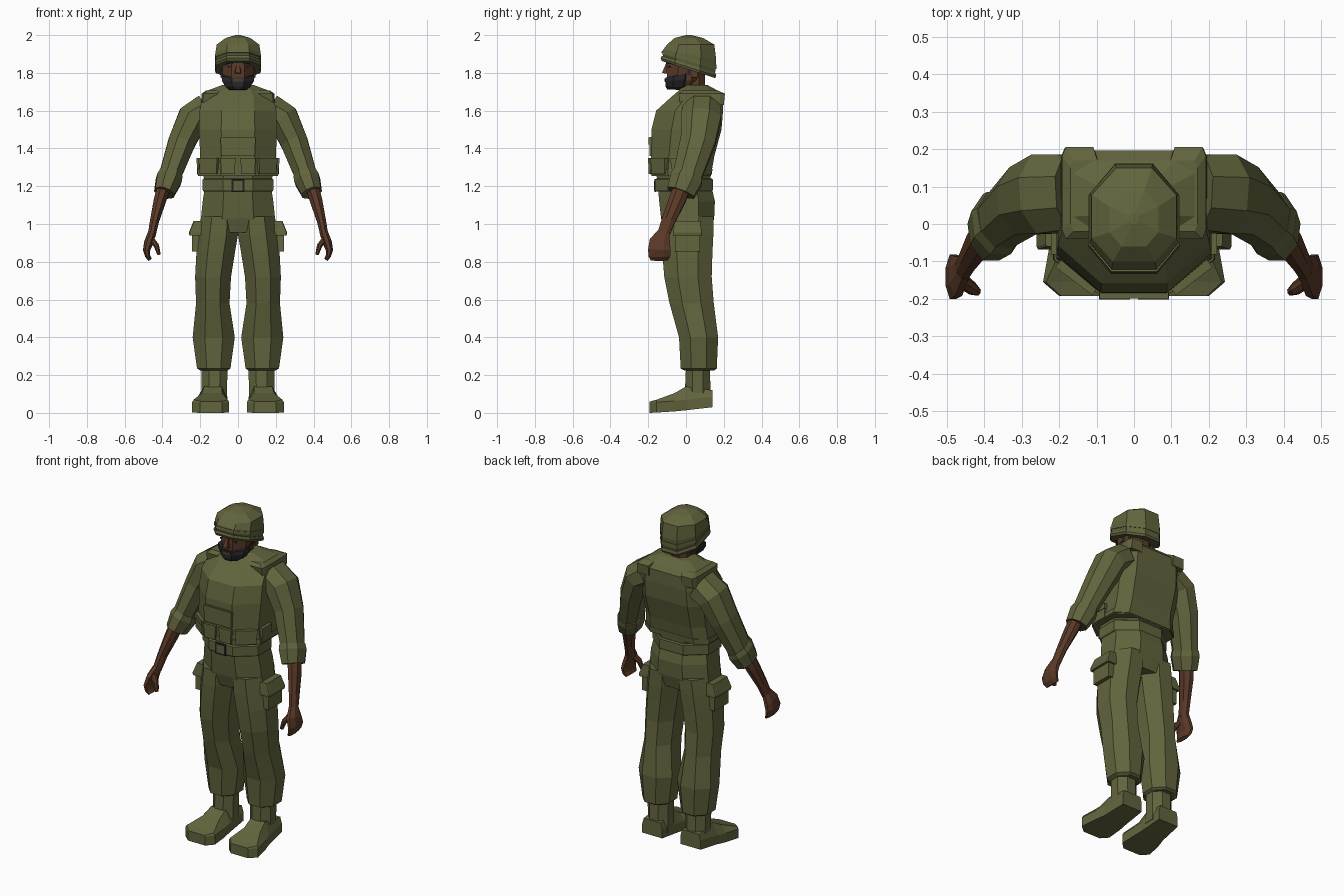
import bpy, bmesh, math
from mathutils import Vector, Matrix


def material(name, rgb):
    m = bpy.data.materials.new(name)
    m.diffuse_color = (*rgb, 1)
    return m


OLIVE = material("olive_cloth", (0.122, 0.128, 0.047))
SKIN = material("brown_skin", (0.105, 0.042, 0.021))
DARK = material("dark_hair", (0.022, 0.022, 0.026))
METAL = material("buckle_black", (0.015, 0.016, 0.018))


def make(name, bm, mat, mirror=False):
    bmesh.ops.recalc_face_normals(bm, faces=bm.faces)
    me = bpy.data.meshes.new(name)
    bm.to_mesh(me)
    bm.free()
    me.materials.append(mat)
    ob = bpy.data.objects.new(name, me)
    bpy.context.collection.objects.link(ob)
    if mirror:
        ob.modifiers.new("mirror", 'MIRROR').use_mirror_merge = False
    return ob


def skin_rings(name, rings, mat, mirror=False):
    """Bridge equal-sized rings of points and cap both ends."""
    bm = bmesh.new()
    rows = [[bm.verts.new(p) for p in r] for r in rings]
    n = len(rows[0])
    for a, b in zip(rows, rows[1:]):
        for i in range(n):
            j = (i + 1) % n
            bm.faces.new((a[i], a[j], b[j], b[i]))
    bm.faces.new(rows[0])
    bm.faces.new(rows[-1])
    return make(name, bm, mat, mirror)


def octagon(kf, kb):
    return [(1, kb), (kb, 1), (-kb, 1), (-1, kb), (-1, -kf), (-kf, -1), (kf, -1), (1, -kf)]


def loft(name, rows, mat, mirror=False, kf=0.42, kb=0.42):
    """Rows: z, x0, x1, y0, y1, optional slope of the ring along y."""
    rings = []
    for z, x0, x1, y0, y1, *s in rows:
        ring = []
        for u, v in octagon(kf, kb):
            y = (y0 + y1) / 2 + v * (y1 - y0) / 2
            ring.append(((x0 + x1) / 2 + u * (x1 - x0) / 2, y, z + (s[0] * y if s else 0)))
        rings.append(ring)
    return skin_rings(name, rings, mat, mirror)


def sym(rows):
    return [(z, -w, w, *rest) for z, w, *rest in rows]


def tube(name, path, mat, k=0.42):
    """Path: x, y, z, half width, half depth; sections follow the path."""
    pts = [Vector(p[:3]) for p in path]
    rings = []
    for i, p in enumerate(path):
        t = (pts[min(i + 1, len(pts) - 1)] - pts[max(i - 1, 0)]).normalized()
        v = (Vector((0, 1, 0)) - t * t.y).normalized()
        u = v.cross(t)
        rings.append([pts[i] + u * a * p[3] + v * b * p[4] for a, b in octagon(k, k)])
    return skin_rings(name, rings, mat, True)


def box(name, centre, size, mat, mirror=False, turn=0.0):
    bm = bmesh.new()
    m = Matrix.Translation(centre) @ Matrix.Rotation(turn, 4, 'Z') @ Matrix.Diagonal((*size, 1))
    bmesh.ops.create_cube(bm, size=1, matrix=m)
    return make(name, bm, mat, mirror)


# Head, neck and face
loft("neck", sym([(1.64, .065, .0, .115), (1.72, .056, -.005, .1), (1.80, .056, -.01, .1)]), SKIN)
loft("head", sym([(1.715, .05, -.09, .04), (1.76, .078, -.1, .08), (1.82, .083, -.103, .11),
                  (1.88, .086, -.1, .12), (1.93, .075, -.08, .11)]), SKIN)
loft("beard", sym([(1.708, .045, -.1, .01, -.05), (1.725, .066, -.108, .025, -.02),
                   (1.765, .085, -.11, .035, .1), (1.797, .087, -.108, .04, .2)]), DARK)
box("sideburn", (.083, .022, 1.82), (.009, .03, .06), DARK, True)
box("lips", (0, -.109, 1.762), (.05, .009, .016), SKIN)
skin_rings("nose", [[(-.009, -.098, 1.85), (.009, -.098, 1.85), (.009, -.106, 1.85), (-.009, -.106, 1.85)],
                    [(-.018, -.098, 1.795), (.018, -.098, 1.795), (.013, -.127, 1.80), (-.013, -.127, 1.80)]], SKIN)
box("eyebrow", (.046, -.093, 1.853), (.036, .009, .012), DARK, True, .5)
box("eye", (.045, -.092, 1.832), (.022, .008, .008), DARK, True, .5)
box("ear", (.086, .045, 1.80), (.014, .035, .05), SKIN, True)

# Helmet with tilted rim
loft("helmet", sym([(1.825, .108, -.115, .148, -.32), (1.865, .117, -.125, .157, -.3),
                    (1.90, .119, -.12, .16, -.2), (1.95, .113, -.1, .15, .0),
                    (1.985, .065, -.06, .09, .0), (2.0, .012, .0, .03)]), OLIVE, kf=.5)
loft("helmet_rim", sym([(1.822, .117, -.128, .155, -.32), (1.835, .122, -.134, .16, -.32),
                        (1.85, .118, -.128, .156, -.32)]), OLIVE, kf=.5)
loft("helmet_band", sym([(1.868, .121, -.13, .161, -.3), (1.885, .121, -.127, .161, -.26)]), OLIVE, kf=.5)

# Vest over the torso
loft("vest", sym([(1.255, .212, -.183, .132), (1.36, .2, -.186, .15), (1.5, .207, -.183, .188),
                  (1.6, .203, -.158, .196), (1.675, .188, -.075, .196), (1.705, .165, -.04, .17),
                  (1.735, .085, -.012, .115)]), OLIVE, kf=.43, kb=.68)
loft("shirt_waist", sym([(1.2, .178, -.15, .128), (1.3, .185, -.16, .13)]), OLIVE)
loft("vest_hem", sym([(1.262, .216, -.188, .137), (1.29, .214, -.188, .14)]), OLIVE, kf=.43, kb=.68)
loft("shoulder_pad", [(1.63, .10, .196, -.03, .2), (1.69, .10, .192, -.04, .206),
                      (1.706, .09, .17, -.02, .17)], OLIVE, True, kf=.8, kb=.8)
box("chest_pocket", (0, -.186, 1.41), (.18, .016, .1), OLIVE)
box("chest_pocket_flap", (0, -.19, 1.44), (.184, .018, .036), OLIVE)
for nm, c, w, turn in (("front_pouch", (.052, -.183), .074, 0), ("corner_pouch", (.15, -.138), .115, .65),
                       ("side_pouch", (.203, -.035), .085, math.pi / 2)):
    box(nm, (*c, 1.305), (w, .03, .08), OLIVE, True, turn)
    box(nm + "_flap", (*c, 1.335), (w + .008, .036, .03), OLIVE, True, turn)

# Belt and buckle
loft("belt", sym([(1.172, .182, -.158, .138), (1.18, .187, -.163, .142), (1.235, .187, -.163, .142),
                  (1.242, .18, -.155, .136)]), OLIVE)
box("belt_buckle", (0, -.163, 1.203), (.07, .01, .068), METAL)
box("belt_buckle_centre", (0, -.166, 1.203), (.05, .008, .05), OLIVE)

# Trousers
loft("trouser_hips", sym([(.955, .19, -.11, .13), (1.03, .196, -.132, .149), (1.12, .187, -.142, .153),
                          (1.19, .176, -.148, .137)]), OLIVE)
loft("trouser_leg", [(.225, .055, .2, -.01, .15), (.235, .04, .217, -.028, .163), (.4, .017, .24, -.037, .17),
                     (.58, .045, .222, -.087, .147), (.72, .037, .227, -.115, .136),
                     (.85, .016, .22, -.126, .14), (.945, .0, .21, -.13, .145),
                     (1.04, -.0, .195, -.13, .147)], OLIVE, True)
box("cargo_pocket", (.215, .008, .92), (.056, .13, .13), OLIVE, True)
loft("cargo_pocket_flap", [(.94, .19, .257, -.068, .084), (.955, .19, .26, -.068, .084),
                           (1.015, .18, .236, -.06, .076)], OLIVE, True, kf=.9, kb=.9)

# Boots: shaft plus a foot lofted from toe to heel
loft("boot_shaft", [(.05, .056, .192, -.015, .136), (.13, .058, .192, -.005, .13),
                    (.25, .055, .195, .0, .125)], OLIVE, True)
foot = [(-.192, .085, .2, .0, .06, .005), (-.155, .047, .243, .002, .07, .008), (-.06, .05, .226, .008, .105, .035),
        (.0, .056, .21, .014, .14, .03), (.14, .062, .195, .03, .12, .01)]
skin_rings("boot_foot", [[(x0, y, z0), (x1, y, z0), (x1, y, z0 + .055), (x1 - i, y, z1), (x0 + i, y, z1),
                          (x0, y, z0 + .055)] for y, x0, x1, z0, z1, i in foot], OLIVE, True)

# Arms: sleeve, rolled cuff, forearm and hand
tube("sleeve", [(.165, .085, 1.605, .085, .1), (.24, .08, 1.56, .082, .106), (.297, .062, 1.435, .072, .092),
                (.362, .006, 1.25, .058, .076)], OLIVE)
tube("rolled_cuff", [(.356, .012, 1.262, .062, .08), (.366, .0, 1.235, .068, .086),
                     (.39, -.028, 1.165, .054, .074)], OLIVE)
tube("forearm", [(.388, -.015, 1.21, .036, .045), (.412, -.045, 1.13, .033, .044),
                 (.441, -.092, 1.02, .024, .036), (.457, -.122, .94, .021, .032)], SKIN)
tube("hand", [(.455, -.118, .955, .021, .032), (.472, -.138, .905, .024, .055), (.484, -.141, .862, .019, .06),
              (.478, -.141, .83, .014, .057), (.465, -.141, .81, .01, .046)], SKIN)
tube("thumb", [(.462, -.15, .925, .015, .02), (.432, -.172, .885, .014, .017), (.418, -.18, .838, .009, .011)], SKIN)
